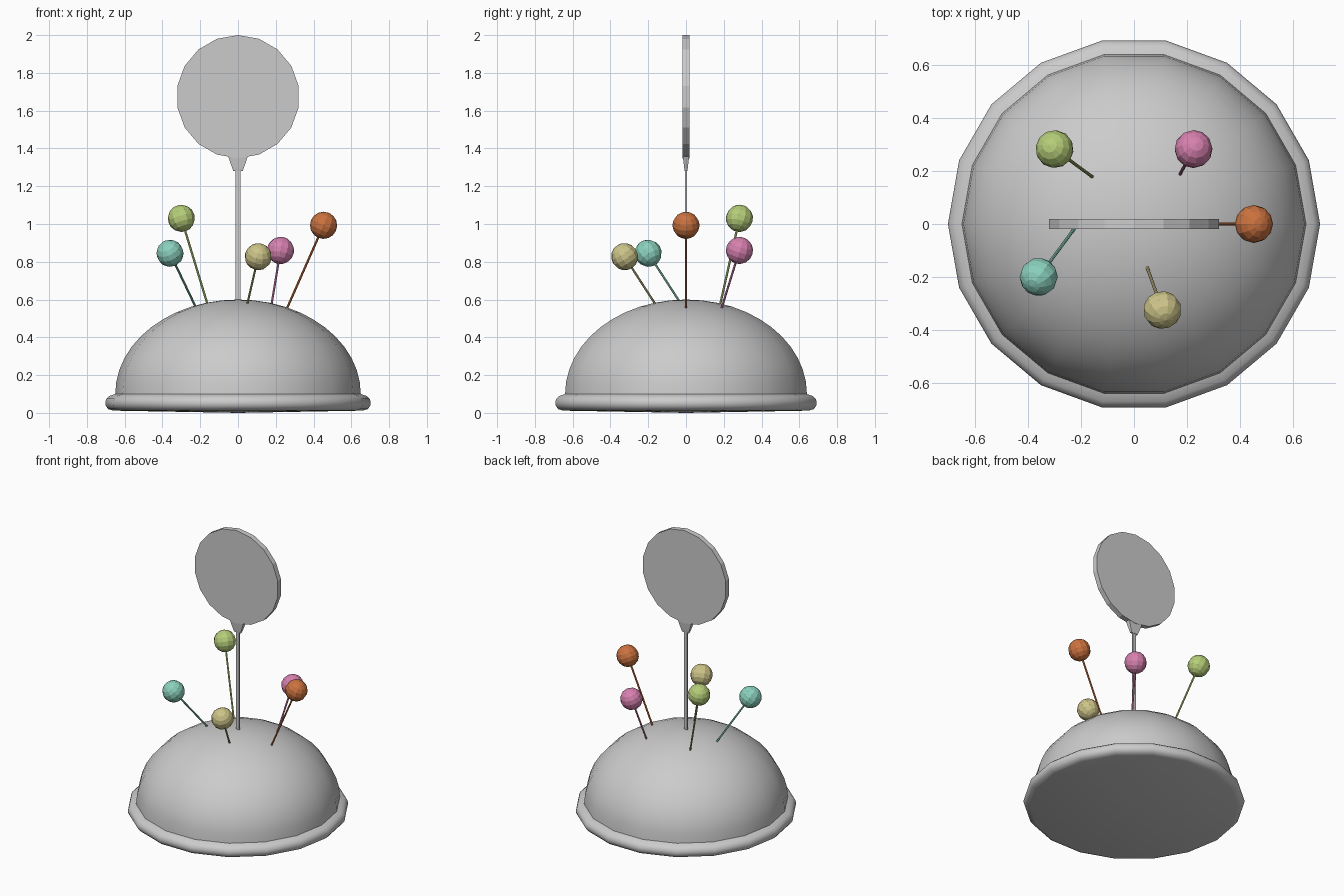
import bpy, bmesh
from math import sin, cos, radians, pi
from mathutils import Vector, Matrix

if "Cube" in bpy.data.objects:
    bpy.data.objects.remove(bpy.data.objects["Cube"])


def make_object(name, bm, smooth=None, color=None):
    bmesh.ops.recalc_face_normals(bm, faces=bm.faces)
    mesh = bpy.data.meshes.new(name)
    bm.to_mesh(mesh)
    bm.free()
    ob = bpy.data.objects.new(name, mesh)
    bpy.context.collection.objects.link(ob)
    if color:
        mat = bpy.data.materials.new(name + "_color")
        mat.diffuse_color = (*color, 1)
        mat.use_nodes = True
        mat.node_tree.nodes["Principled BSDF"].inputs["Base Color"].default_value = mat.diffuse_color
        mesh.materials.append(mat)
    if smooth:
        bpy.ops.object.select_all(action='DESELECT')
        ob.select_set(True)
        bpy.context.view_layer.objects.active = ob
        bpy.ops.object.shade_smooth_by_angle(angle=radians(smooth))
    return ob


def lathe(name, profile, sides, smooth):
    bm = bmesh.new()
    verts = [bm.verts.new((r, 0, z)) for r, z in profile]
    edges = [bm.edges.new(p) for p in zip(verts, verts[1:])]
    bmesh.ops.spin(bm, geom=verts + edges, axis=(0, 0, 1), cent=(0, 0, 0),
                   angle=2 * pi, steps=sides)
    bmesh.ops.remove_doubles(bm, verts=bm.verts, dist=1e-4)
    return make_object(name, bm, smooth)


def loft(name, sections):
    """Rectangular sections given as (half width x, half depth y, z)."""
    bm = bmesh.new()
    rings = [[bm.verts.new((sx * w, sy * d, z)) for sx, sy in
              ((-1, -1), (1, -1), (1, 1), (-1, 1))] for w, d, z in sections]
    for a, b in zip(rings, rings[1:]):
        for i in range(4):
            j = (i + 1) % 4
            bm.faces.new((a[i], a[j], b[j], b[i]))
    bm.faces.new(rings[0])
    bm.faces.new(rings[-1])
    return make_object(name, bm)


# Domed cushion with a rolled rim
dome = [(0.65 * cos(t * pi / 24), 0.1 + 0.5 * sin(t * pi / 24)) for t in range(12)]
rim = [(0, 0.0), (0.66, 0.012), (0.687, 0.02), (0.70, 0.037), (0.703, 0.055),
       (0.697, 0.075), (0.68, 0.09)]
lathe("cushion", rim + dome + [(0, 0.6)], 18, 45)

# Round upright plate, with a tapered neck and a flat stem
bm = bmesh.new()
bmesh.ops.create_cone(bm, cap_ends=True, segments=18, radius1=0.326, radius2=0.326,
                      depth=0.036,
                      matrix=Matrix.Translation((0, 0, 1.674)) @ Matrix.Rotation(pi / 2, 4, 'X'))
make_object("plate", bm)
loft("plate_neck", [(0.025, 0.007, 1.28), (0.032, 0.01, 1.30), (0.053, 0.017, 1.36),
                    (0.06, 0.017, 1.39)])
loft("stem", [(0.013, 0.006, 0.57), (0.013, 0.006, 1.30)])


# Ball-headed pins stuck into the cushion
def pin(name, base, head, color):
    base, head = Vector(base), Vector(head)
    axis = (head - base).normalized()
    base = base - axis * 0.03
    turn = axis.to_track_quat('Z', 'Y').to_matrix().to_4x4()
    bm = bmesh.new()
    bmesh.ops.create_uvsphere(bm, u_segments=12, v_segments=8, radius=0.072,
                              matrix=Matrix.Translation(head) @ turn)
    bmesh.ops.create_cone(bm, cap_ends=True, segments=8, radius1=0.006, radius2=0.006,
                          depth=(head - base).length,
                          matrix=Matrix.Translation((head + base) / 2) @ turn)
    make_object(name, bm, None, color)


pin("orange_pin", (0.26, 0, 0.555), (0.453, 0, 0.993), (0.60, 0.17, 0.05))
pin("teal_pin", (-0.227, -0.02, 0.567), (-0.36, -0.20, 0.845), (0.26, 0.64, 0.51))
pin("green_pin", (-0.16, 0.18, 0.57), (-0.30, 0.283, 1.03), (0.46, 0.61, 0.19))
pin("pink_pin", (0.175, 0.19, 0.56), (0.225, 0.283, 0.86), (0.68, 0.22, 0.43))
pin("yellow_pin", (0.05, -0.165, 0.58), (0.107, -0.325, 0.827), (0.61, 0.55, 0.25))
